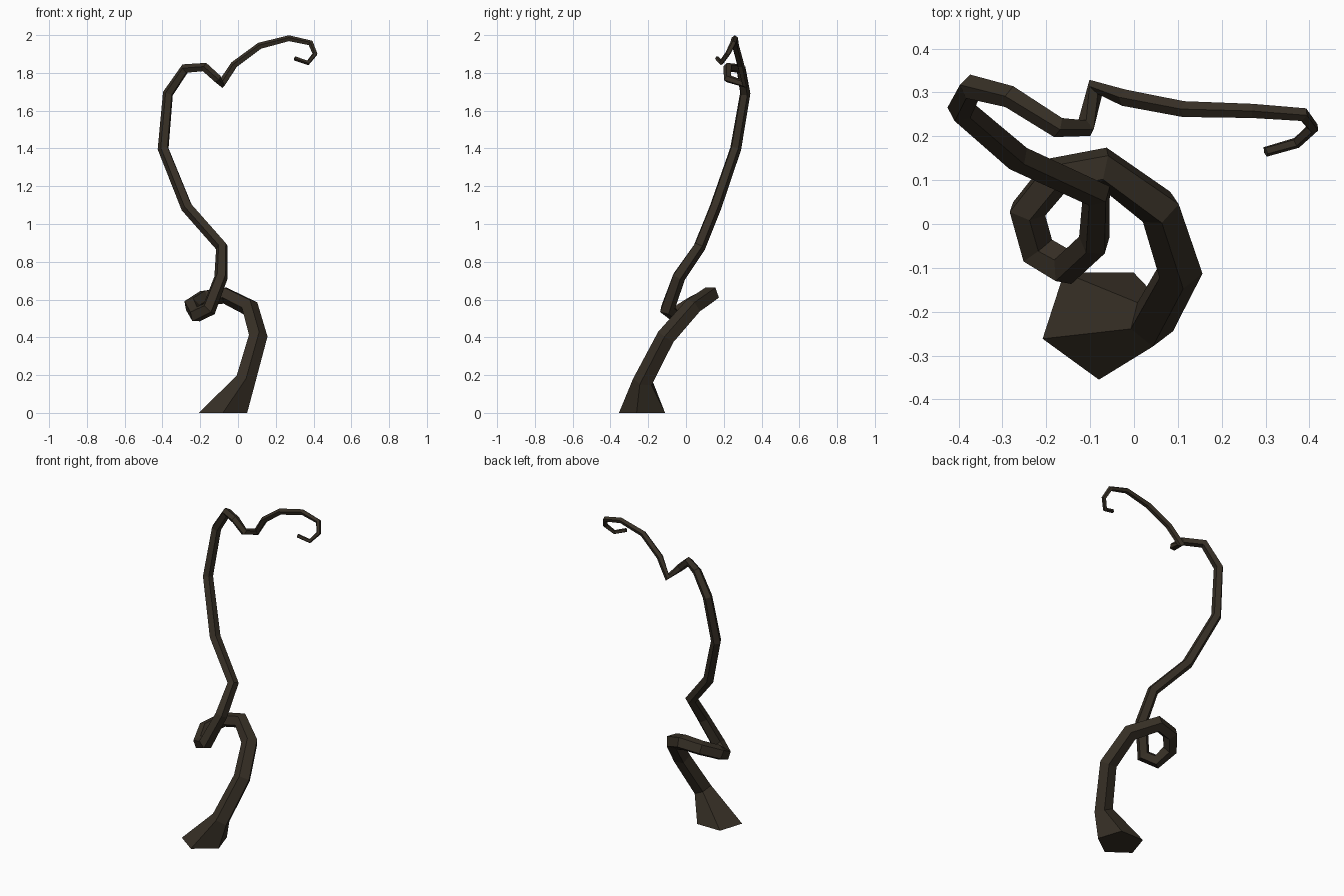
import bpy, bmesh
from math import cos, sin, tau
from mathutils import Vector

cube = bpy.data.objects.get("Cube")
if cube:
    bpy.data.objects.remove(cube, do_unlink=True)

bark = bpy.data.materials.new("dark_bark")
bark.use_nodes = True
colour = (0.038, 0.029, 0.019, 1)
bark.diffuse_color = colour
bark.node_tree.nodes["Principled BSDF"].inputs["Base Color"].default_value = colour

SIDES = 5

# Vine centre line from root to tip: x, y, z, radius
path = [
    (-0.08, -0.22, 0.00, 0.135),
    (0.04, -0.225, 0.17, 0.056),
    (0.105, -0.105, 0.40, 0.052),
    (0.06, 0.035, 0.56, 0.05),
    (-0.07, 0.13, 0.625, 0.047),
    (-0.18, 0.11, 0.61, 0.045),
    (-0.245, 0.03, 0.57, 0.044),
    (-0.22, -0.06, 0.52, 0.043),
    (-0.155, -0.10, 0.55, 0.042),
    (-0.09, -0.04, 0.72, 0.037),
    (-0.085, 0.07, 0.88, 0.034),
    (-0.27, 0.155, 1.09, 0.033),
    (-0.395, 0.262, 1.40, 0.031),
    (-0.37, 0.312, 1.69, 0.029),
    (-0.28, 0.29, 1.822, 0.027),
    (-0.175, 0.222, 1.83, 0.025),
    (-0.11, 0.22, 1.77, 0.023),
    (-0.088, 0.312, 1.74, 0.022),
    (-0.02, 0.288, 1.842, 0.02),
    (0.115, 0.262, 1.942, 0.019),
    (0.27, 0.258, 1.982, 0.017),
    (0.385, 0.25, 1.957, 0.016),
    (0.408, 0.22, 1.90, 0.014),
    (0.37, 0.185, 1.853, 0.013),
    (0.30, 0.165, 1.877, 0.012),
]


def tangent(points, i):
    """Average direction of the two segments that meet at a point."""
    if i == 0:
        return Vector((0, 0, 1))       # keeps the root cut flat on the ground
    d = (points[i] - points[i - 1]).normalized()
    if i + 1 < len(points):
        d += (points[i + 1] - points[i]).normalized()
    return d.normalized()


def sweep(name, path, start, material):
    """Tapered tube along a path, carrying its cross-section without twist."""
    bm = bmesh.new()
    points = [Vector(p[:3]) for p in path]
    side, last, rings = Vector(start), Vector((0, 0, 1)), []
    for i, p in enumerate(points):
        t = tangent(points, i)
        side = last.rotation_difference(t) @ side
        other, last = t.cross(side), t
        rings.append([bm.verts.new(p + path[i][3] * (side * cos(k * tau / SIDES)
                                                     + other * sin(k * tau / SIDES)))
                      for k in range(SIDES)])
    for a, b in zip(rings, rings[1:]):
        for k in range(SIDES):
            n = (k + 1) % SIDES
            bm.faces.new((a[k], a[n], b[n], b[k]))
    bm.faces.new(rings[0][::-1])
    bm.faces.new(rings[-1])
    bmesh.ops.recalc_face_normals(bm, faces=bm.faces)
    mesh = bpy.data.meshes.new(name)
    bm.to_mesh(mesh)
    bm.free()
    mesh.materials.append(material)
    obj = bpy.data.objects.new(name, mesh)
    bpy.context.collection.objects.link(obj)
    return obj


# Curling vine with a flared root
sweep("curling_vine", path, (0, -1, 0), bark)
